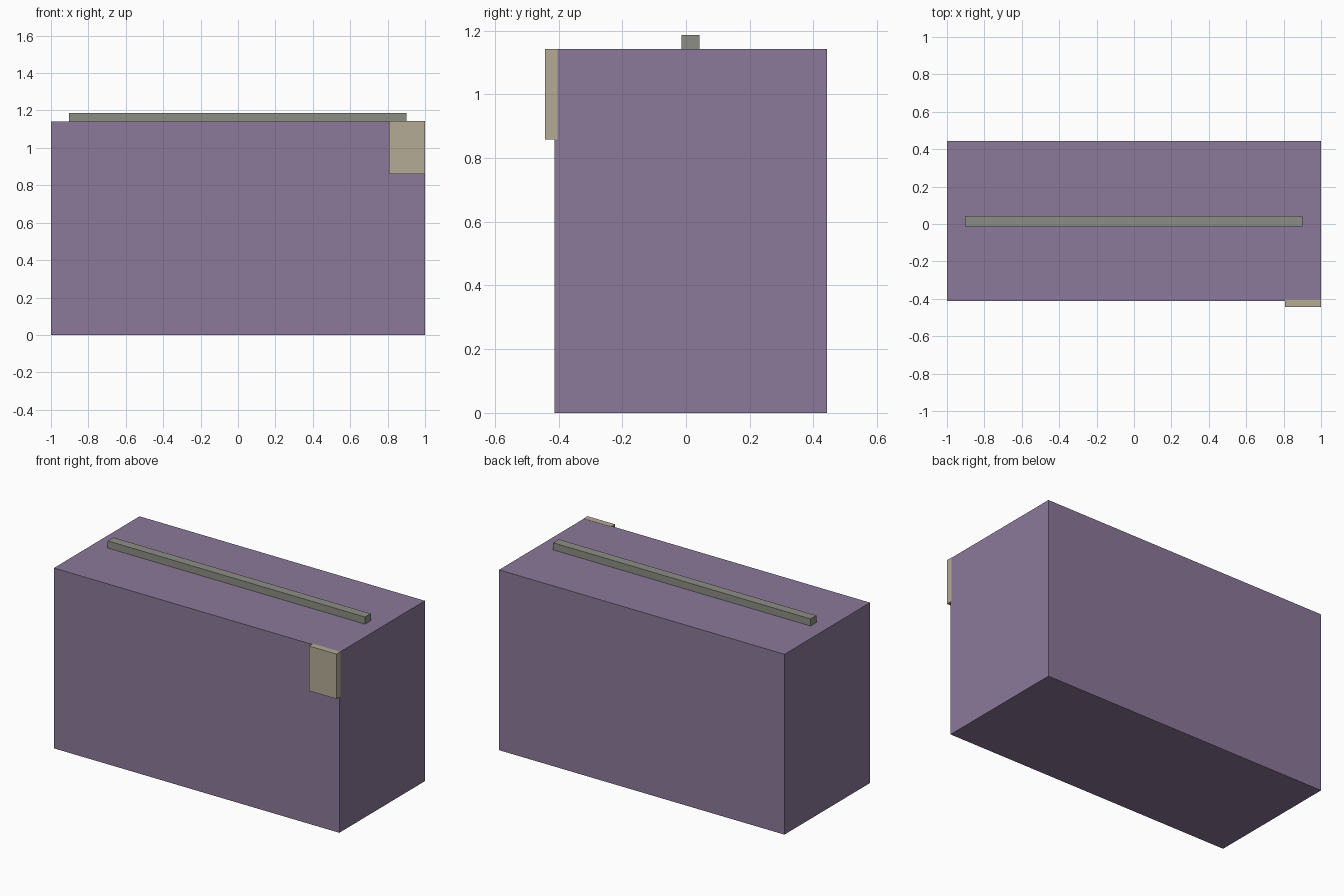
import bpy
import bmesh
from mathutils import Vector

if "Cube" in bpy.data.objects:
    bpy.data.objects.remove(bpy.data.objects["Cube"])


def box(name, lo, hi, color):
    """Flat-faced box between two corners, with its own colour."""
    lo, hi = Vector(lo), Vector(hi)
    bm = bmesh.new()
    bmesh.ops.create_cube(bm, size=1)
    bmesh.ops.scale(bm, vec=hi - lo, verts=bm.verts)
    mesh = bpy.data.meshes.new(name)
    bm.to_mesh(mesh)
    bm.free()
    mat = bpy.data.materials.new(name + "_colour")
    mat.diffuse_color = (*color, 1)
    mat.use_nodes = True
    mat.node_tree.nodes["Principled BSDF"].inputs["Base Color"].default_value = mat.diffuse_color
    mesh.materials.append(mat)
    obj = bpy.data.objects.new(name, mesh)
    obj.location = (lo + hi) / 2
    bpy.context.collection.objects.link(obj)
    return obj


# Main block
box("body", (-1, -0.413, 0), (0.999, 0.443, 1.142), (0.26, 0.19, 0.32))

# Long raised strip on the top
box("top_strip", (-0.903, -0.014, 1.142), (0.9, 0.043, 1.187), (0.27, 0.27, 0.24))

# Corner plate on the front, standing just proud of the side and top
box("corner_plate", (0.808, -0.443, 0.859), (1, -0.404, 1.143), (0.46, 0.41, 0.30))
